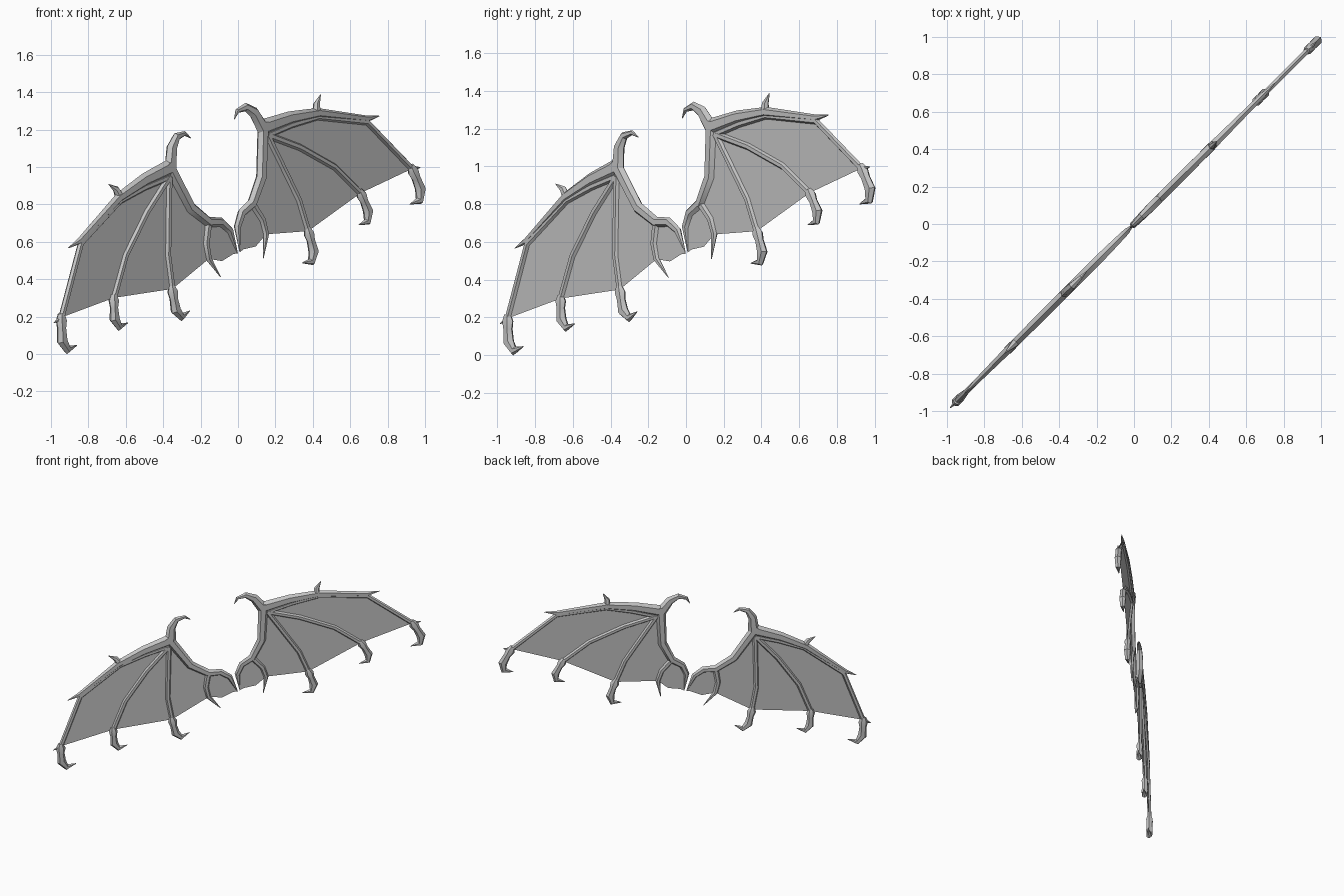
import bpy, bmesh, math
from mathutils import Vector, Matrix

if "Cube" in bpy.data.objects:
    bpy.data.objects.remove(bpy.data.objects["Cube"])

R2 = math.sqrt(2)
DEPTH = Vector((1, -1, 0)) / R2      # direction through the thin wing plane

horn = bpy.data.materials.new("grey")
horn.diffuse_color = (0.55, 0.55, 0.55, 1)
horn.use_nodes = True
horn.node_tree.nodes["Principled BSDF"].inputs["Base Color"].default_value = horn.diffuse_color


def plane(*pairs):
    """(x, z) pairs to points in the diagonal wing plane."""
    return [Vector((x * R2, z)) for x, z in pairs]


NODE = plane((.157, 1.17))[0]        # where the fingers meet


def right_place(p):
    return p


def left_place(p):
    # mirrored wing, swung downward about the finger node
    q = Matrix.Rotation(math.radians(-33.3), 2) @ (p - NODE)
    return Vector((-q.x - 0.52, q.y + 0.946))


def world(p, place, depth=0.0):
    q = place(p)
    return Vector((q.x / R2, q.x / R2, q.y)) + DEPTH * depth


def finish(bm, name, smooth=True):
    bmesh.ops.recalc_face_normals(bm, faces=bm.faces)
    me = bpy.data.meshes.new(name)
    bm.to_mesh(me)
    bm.free()
    me.materials.append(horn)
    ob = bpy.data.objects.new(name, me)
    bpy.context.collection.objects.link(ob)
    if smooth:
        bpy.ops.object.select_all(action='DESELECT')
        ob.select_set(True)
        bpy.context.view_layer.objects.active = ob
        bpy.ops.object.shade_smooth_by_angle(angle=math.radians(35))


def bone(name, pts, radii, place, sides=6, flat=0.9):
    """Six-sided tube along points in the wing plane."""
    bm = bmesh.new()
    rings = []
    for i, (p, r) in enumerate(zip(pts, radii)):
        a = (p - pts[i - 1]).normalized() if i else None
        b = (pts[i + 1] - p).normalized() if i < len(pts) - 1 else None
        t = ((a or b) + (b or a)).normalized()
        n = Vector((-t.y, t.x))
        ring = []
        for k in range(sides):
            w = 2 * math.pi * k / sides
            ring.append(bm.verts.new(world(p + n * r * math.cos(w), place,
                                           min(flat * r, .027) * math.sin(w))))
        rings.append(ring)
    for r0, r1 in zip(rings, rings[1:]):
        for k in range(sides):
            j = (k + 1) % sides
            bm.faces.new((r0[k], r0[j], r1[j], r1[k]))
    bm.faces.new(rings[0])
    bm.faces.new(rings[-1])
    finish(bm, name)


def taper(pts, start, end, sharp):
    """Evenly falling radii, optionally closing to a point."""
    last = len(pts) - 1
    radii = [start + (end - start) * i / last for i in range(last + 1)]
    if sharp:
        radii[-1] = 0.002
    return radii


# Bone paths
arm = plane((.135, 1.24), (.125, .945), (.075, .805), (.02, .755), (-.003, .68), (.01, .545))
leading = plane((.12, 1.205), (.275, 1.26), (.425, 1.288), (.69, 1.257), (.755, 1.272))
outer = [NODE] + plane((.285, 1.225), (.425, 1.268), (.69, 1.24), (.93, .99))
middle = [NODE] + plane((.33, 1.105), (.515, 1.0), (.655, .86))
inner = [NODE] + plane((.24, 1.0), (.325, .825), (.375, .657))
elbow = [arm[2]] + plane((.13, .72), (.15, .64), (.135, .51))
thumb = plane((.135, 1.2), (.085, 1.29), (.04, 1.32), (-.003, 1.3), (-.02, 1.255))
spur = plane((.42, 1.285), (.42, 1.335), (.442, 1.388))
spike = [outer[-1] + Vector((-.01, -.005)), outer[-1] + Vector((.063, .008))]

# Path, start radius, end radius, pointed
BONES = {
    "arm": (arm, .037, .017, True),
    "leading_edge": (leading, .047, .008, True),
    "outer_finger": (outer, .018, .018, False),
    "middle_finger": (middle, .019, .018, False),
    "inner_finger": (inner, .019, .018, False),
    "elbow_claw": (elbow, .022, .016, True),
    "thumb_claw": (thumb, .043, .003, True),
    "edge_spur": (spur, .027, .012, True),
    "outer_spike": (spike, .022, .002, True),
}

# One hooked claw shape with a knuckle, shared by the three fingertips
CLAW = plane((-.006, .017), (.006, -.012), (.02, -.045), (.042, -.1), (.037, -.158), (-.01, -.175))
CLAW_RADII = (.018, .034, .025, .032, .022, .002)


def claw(name, tip, lean, size, place):
    turn = Matrix.Rotation(math.radians(lean), 2)
    bone(name, [tip + turn @ p * size for p in CLAW], [r * size for r in CLAW_RADII], place)


def membrane(name, place):
    """Skin panels stretched between neighbouring bones."""
    panels = [
        outer + middle[:0:-1],
        middle + inner[:0:-1],
        inner + [elbow[2], elbow[1], elbow[0], arm[1]],
        elbow[:3] + plane((.095, .575), (.03, .56)) + arm[:2:-1],
    ]
    bm = bmesh.new()
    for panel in panels:
        bm.faces.new([bm.verts.new(world(p, place)) for p in panel])
    bmesh.ops.remove_doubles(bm, verts=bm.verts, dist=1e-4)
    bmesh.ops.triangulate(bm, faces=bm.faces)
    finish(bm, name, smooth=False)


for side, place in (("right", right_place), ("left", left_place)):
    for part, (path, start, end, sharp) in BONES.items():
        bone(side + "_" + part, path, taper(path, start, end, sharp), place)
    claw(side + "_inner_claw", inner[-1], -10, 1.0, place)
    claw(side + "_middle_claw", middle[-1], 0, 0.97, place)
    claw(side + "_outer_claw", outer[-1], 0, 1.08, place)
    membrane(side + "_membrane", place)
